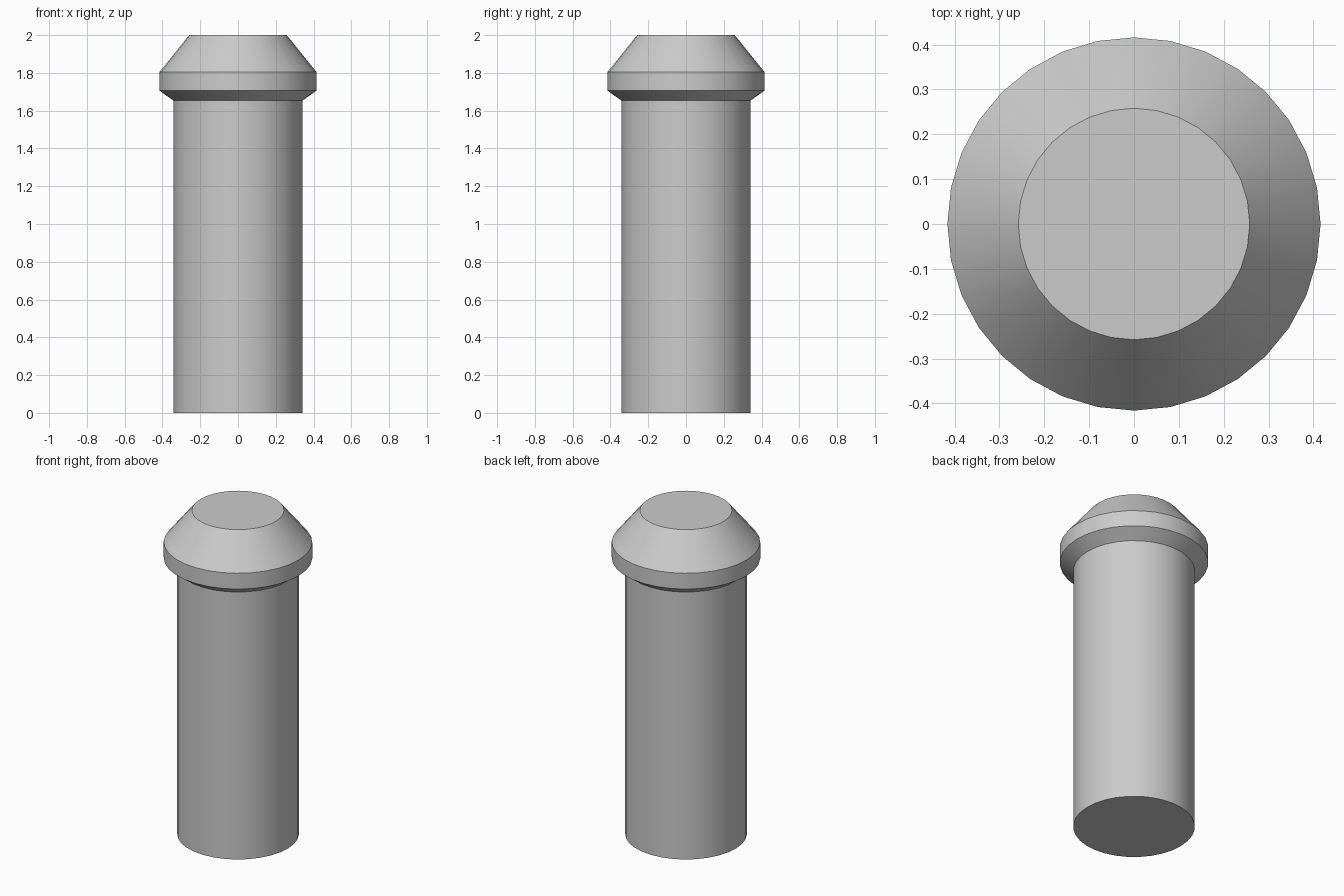
import bpy, bmesh
from math import cos, sin, pi, radians

if "Cube" in bpy.data.objects:
    bpy.data.objects.remove(bpy.data.objects["Cube"])

SIDES = 32


def lathe(name, profile):
    """Closed solid of revolution about z from (radius, height) points, bottom to top."""
    bm = bmesh.new()
    rings = [[bm.verts.new((r * cos(2 * pi * i / SIDES), r * sin(2 * pi * i / SIDES), z))
              for i in range(SIDES)] for r, z in profile]
    for low, high in zip(rings, rings[1:]):
        for i in range(SIDES):
            j = (i + 1) % SIDES
            bm.faces.new((low[i], low[j], high[j], high[i]))
    bm.faces.new(rings[0][::-1])
    bm.faces.new(rings[-1])
    mesh = bpy.data.meshes.new(name)
    bm.to_mesh(mesh)
    bm.free()
    obj = bpy.data.objects.new(name, mesh)
    bpy.context.collection.objects.link(obj)
    bpy.ops.object.select_all(action='DESELECT')
    obj.select_set(True)
    bpy.context.view_layer.objects.active = obj
    bpy.ops.object.shade_smooth_by_angle(angle=radians(25))
    return obj


# Post: straight shaft, flared collar, vertical band, tapered flat-topped cap
lathe("bollard_post", [
    (0.341, 0.0),
    (0.341, 1.653),
    (0.416, 1.706),
    (0.416, 1.804),
    (0.258, 2.0),
])
